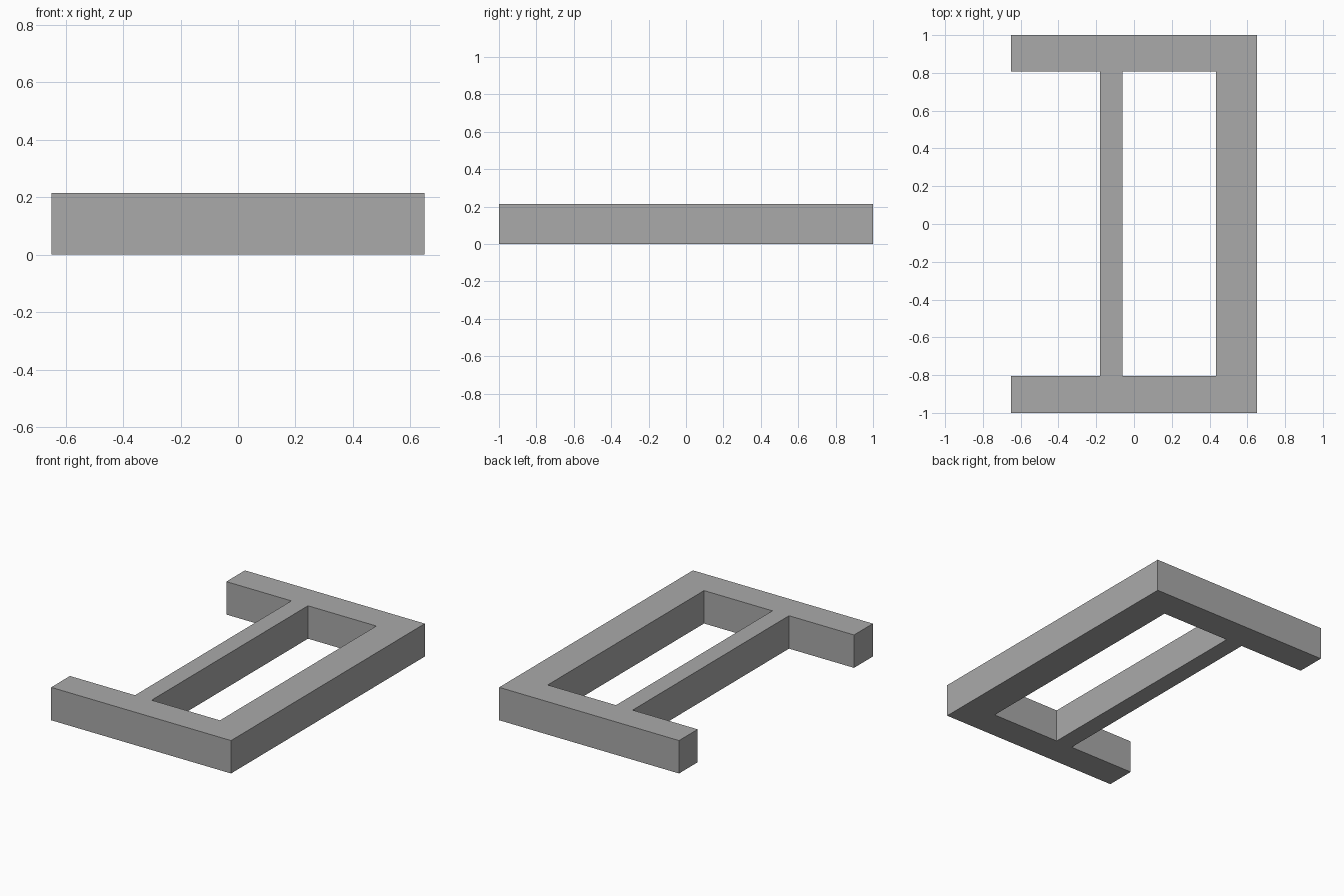
import bpy
import bmesh

cube = bpy.data.objects.get("Cube")
if cube:
    bpy.data.objects.remove(cube, do_unlink=True)

HEIGHT = 0.215
XS = [-0.65, -0.18, -0.06, 0.434, 0.65]   # arm tips, thin bar, opening, wide bar
YS = [-1.0, -0.806, 0.808, 1.0]           # front arm, middle, back arm

# Plain grey material
grey = bpy.data.materials.new("plain_grey")
grey.use_nodes = True
colour = (0.4, 0.4, 0.4, 1.0)
grey.diffuse_color = colour
grey.node_tree.nodes["Principled BSDF"].inputs["Base Color"].default_value = colour

# Plan of the frame: full arms at both ends, thin and wide bars between them
bm = bmesh.new()
grid = [[bm.verts.new((x, y, 0)) for y in YS] for x in XS]
for i in range(len(XS) - 1):
    for j in range(len(YS) - 1):
        is_arm = j != 1
        is_bar = i in (1, 3)
        if is_arm or is_bar:
            bm.faces.new((grid[i][j], grid[i + 1][j], grid[i + 1][j + 1], grid[i][j + 1]))

# Raise the plan into one closed solid
raised = bmesh.ops.extrude_face_region(bm, geom=bm.faces[:], use_keep_orig=True)
top_verts = [g for g in raised["geom"] if isinstance(g, bmesh.types.BMVert)]
bmesh.ops.translate(bm, verts=top_verts, vec=(0, 0, HEIGHT))
bmesh.ops.recalc_face_normals(bm, faces=bm.faces[:])

# Merge coplanar faces into clean flat sides
bmesh.ops.dissolve_limit(bm, angle_limit=0.01, verts=bm.verts[:], edges=bm.edges[:])

mesh = bpy.data.meshes.new("frame")
bm.to_mesh(mesh)
bm.free()
mesh.materials.append(grey)
frame = bpy.data.objects.new("frame", mesh)
bpy.context.collection.objects.link(frame)
